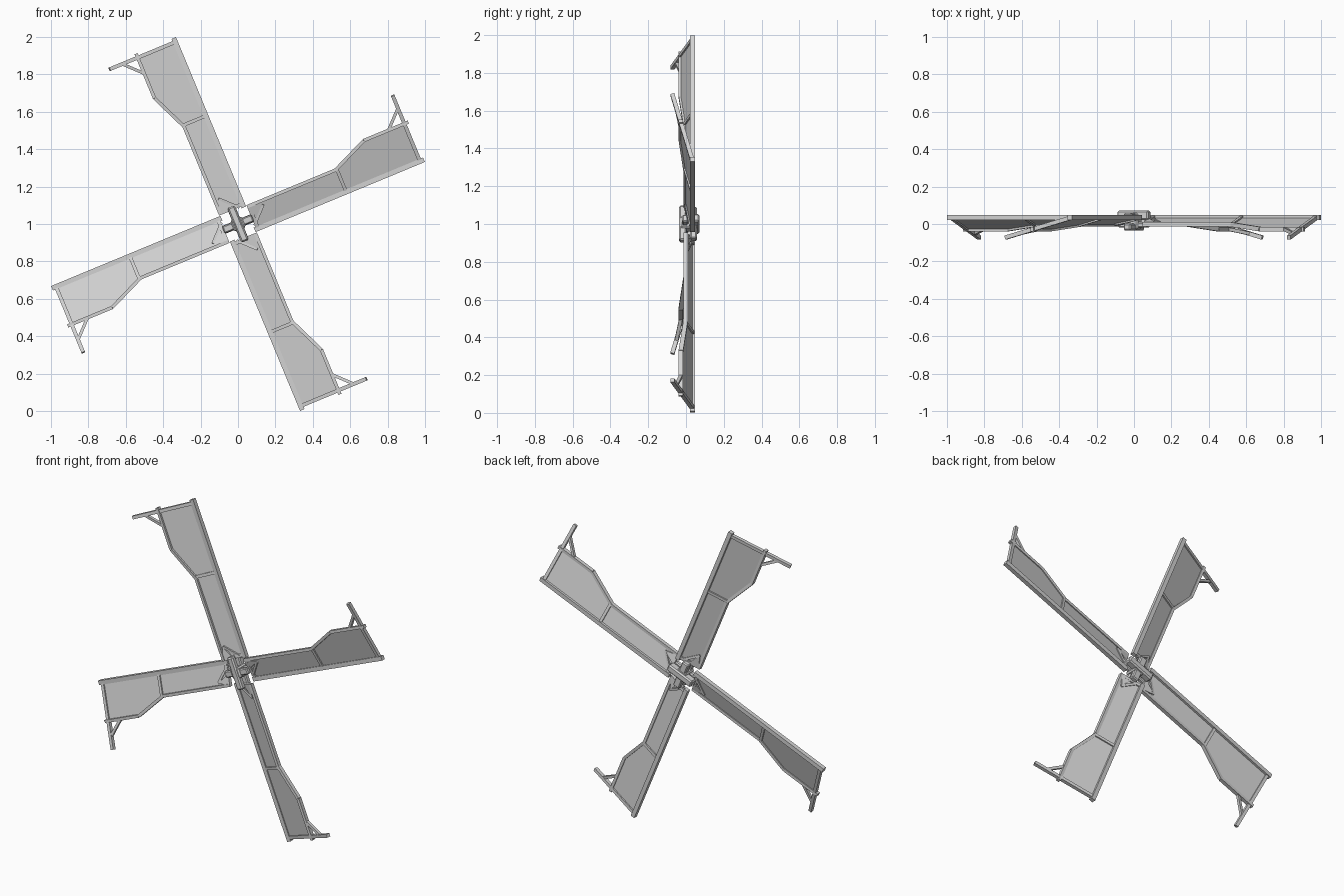
import bpy, bmesh, math
from mathutils import Matrix, Vector

if "Cube" in bpy.data.objects:
    bpy.data.objects.remove(bpy.data.objects["Cube"])

grey = bpy.data.materials.new("light_grey")
grey.diffuse_color = (0.65, 0.65, 0.65, 1)
grey.use_nodes = True
grey.node_tree.nodes["Principled BSDF"].inputs["Base Color"].default_value = grey.diffuse_color

LEAD_V, LEAD_Y, SLOPE = -0.063, 0.034, -0.28   # tilted plane of a blade


def pt(u, v, lift=0.0):
    """Point in the blade plane: u outwards, v across, lift along depth."""
    return Vector((u, LEAD_Y + SLOPE * (v - LEAD_V) + lift, v))


def finish(name, bm, angle):
    """Turn the part about the hub axis and place it at hub height."""
    bmesh.ops.recalc_face_normals(bm, faces=bm.faces)
    bm.transform(Matrix.Translation((0, 0, 1)) @ Matrix.Rotation(-angle, 4, 'Y'))
    me = bpy.data.meshes.new(name)
    bm.to_mesh(me)
    bm.free()
    me.materials.append(grey)
    ob = bpy.data.objects.new(name, me)
    bpy.context.collection.objects.link(ob)
    return ob


def bar(name, p, q, width, depth, angle, side=None):
    """Square bar from p to q; its depth runs along y unless side is given."""
    x = (q - p).normalized()
    z = x.cross(side or Vector((0, 1, 0))).normalized()
    y = z.cross(x)
    rot = Matrix((x, y, z)).transposed().to_4x4()
    bm = bmesh.new()
    bmesh.ops.create_cube(bm, size=1)
    bm.transform(Matrix.Translation((p + q) / 2) @ rot
                 @ Matrix.Diagonal(((q - p).length, depth, width, 1)))
    return finish(name, bm, angle)


def plate(name, outline, thick, angle, lift=0.0):
    """Flat plate in the blade plane."""
    bm = bmesh.new()
    front = [bm.verts.new(pt(u, v, lift - thick / 2)) for u, v in outline]
    back = [bm.verts.new(pt(u, v, lift + thick / 2)) for u, v in outline]
    n = len(outline)
    bm.faces.new(front)
    bm.faces.new(back[::-1])
    for i in range(n):
        j = (i + 1) % n
        bm.faces.new((front[i], back[i], back[j], front[j]))
    return finish(name, bm, angle)


def block(name, size, y, angle, bevel):
    """Chamfered block centred on the hub axis."""
    bm = bmesh.new()
    bmesh.ops.create_cube(bm, size=1)
    bm.transform(Matrix.Translation((0, y, 0)) @ Matrix.Diagonal((*size, 1)))
    bmesh.ops.bevel(bm, geom=bm.edges[:], offset=bevel, segments=1,
                    affect='EDGES')
    return finish(name, bm, angle)


# Trailing edge: narrow root, flare, wide tip
EDGE = [(0.08, 0.067), (0.592, 0.067), (0.793, 0.155), (1.05, 0.155)]

for k in range(4):
    a = math.radians(22.5 + 90 * k)
    # Leading spar
    bar("leading_spar", pt(0.07, LEAD_V), pt(1.05, LEAD_V), 0.026, 0.027, a)
    # Trailing frame bars
    for (u0, v0), (u1, v1) in zip(EDGE, EDGE[1:]):
        bar("trailing_frame", pt(u0, v0), pt(u1, v1), 0.018, 0.024, a)
    # Cross bars at root and middle, long bar at the tip
    bar("root_bar", pt(0.09, LEAD_V), pt(0.09, 0.067), 0.02, 0.022, a)
    bar("middle_bar", pt(0.6, LEAD_V), pt(0.6, 0.067), 0.018, 0.022, a)
    bar("tip_bar", pt(1.027, LEAD_V), pt(1.027, 0.318), 0.02, 0.022, a)
    # Brace for the overhanging end of the tip bar
    bar("tip_brace", pt(0.935, 0.155), pt(1.022, 0.24), 0.016, 0.018, a)
    # Thin panel inside the frame
    plate("blade_panel", [(0.09, LEAD_V), (1.027, LEAD_V), (1.027, 0.155)]
          + EDGE[2:0:-1] + [(0.09, 0.067)], 0.006, a)
    # Root gusset and diagonal brace
    plate("root_gusset", [(0.075, 0.0), (0.165, 0.045), (0.1, 0.065)],
          0.022, a)
    bar("root_diagonal", pt(0.08, -0.04), pt(0.165, 0.045), 0.014, 0.022, a)

# Hub core with crossed clamps, one pair in front and one behind
a = math.radians(22.5)
block("hub_core", (0.065, 0.09, 0.065), 0.015, a, 0.008)
block("front_clamp", (0.2, 0.038, 0.042), -0.017, a + math.pi / 2, 0.008)
block("front_cross_clamp", (0.17, 0.03, 0.04), -0.005, a, 0.006)
block("back_clamp", (0.18, 0.05, 0.045), 0.046, a, 0.008)
block("back_cross_clamp", (0.18, 0.035, 0.045), 0.04, a + math.pi / 2, 0.006)
